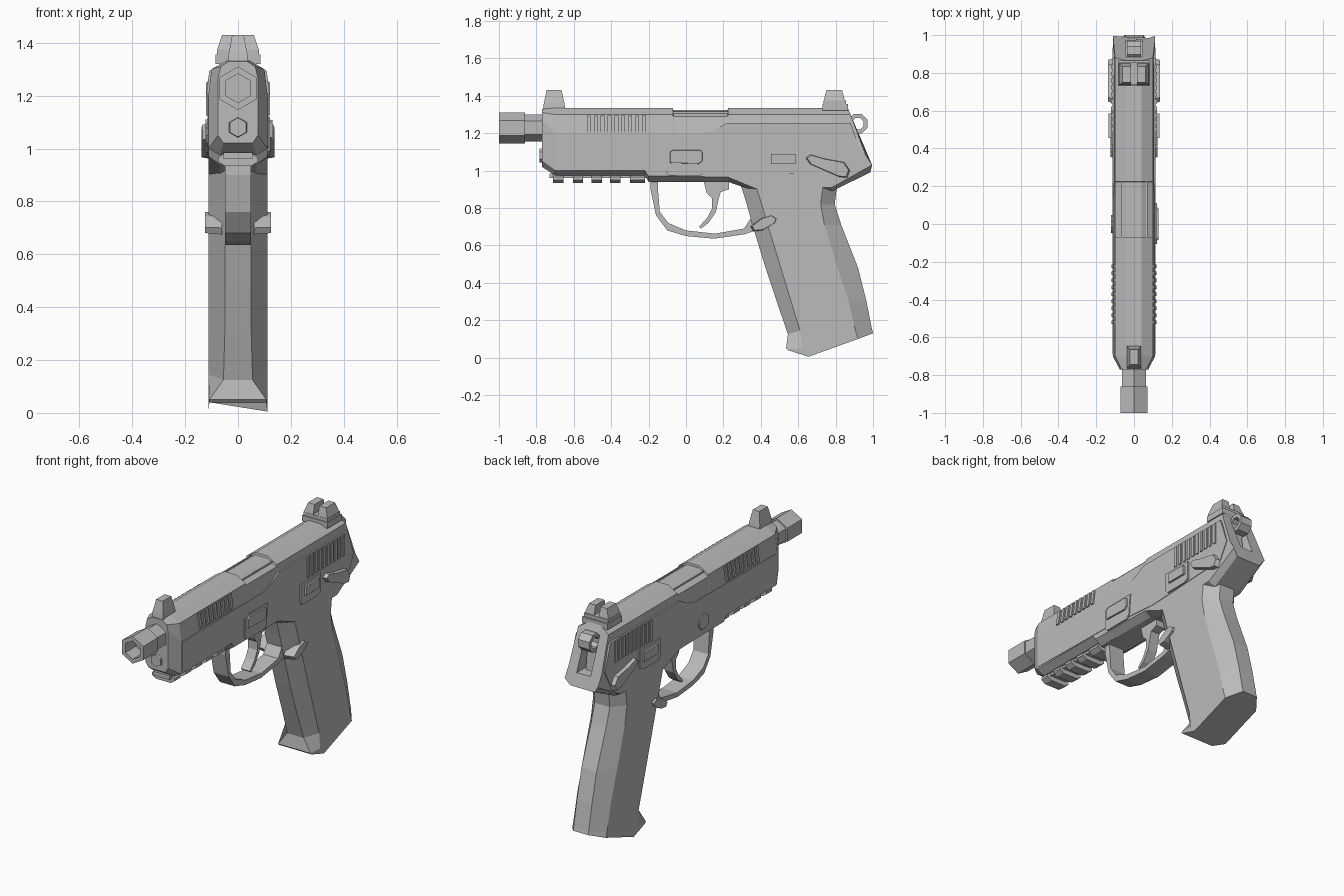
import bpy, bmesh, math
from mathutils import Matrix

if "Cube" in bpy.data.objects:
    bpy.data.objects.remove(bpy.data.objects["Cube"])

GREY = bpy.data.materials.new("gunmetal_grey")
GREY.diffuse_color = (0.5, 0.5, 0.5, 1)
GREY.use_nodes = True
GREY.node_tree.nodes["Principled BSDF"].inputs["Base Color"].default_value = GREY.diffuse_color


def finish(name, bm):
    bmesh.ops.recalc_face_normals(bm, faces=bm.faces[:])
    me = bpy.data.meshes.new(name)
    bm.to_mesh(me)
    bm.free()
    me.materials.append(GREY)
    ob = bpy.data.objects.new(name, me)
    bpy.context.collection.objects.link(ob)
    return ob


def loft(name, rings):
    """Skin closed rings of (x, y, z) points and cap both ends."""
    bm = bmesh.new()
    rows = [[bm.verts.new(p) for p in r] for r in rings]
    n = len(rows[0])
    for a, b in zip(rows, rows[1:]):
        for i in range(n):
            j = (i + 1) % n
            bm.faces.new((a[i], a[j], b[j], b[i]))
    bm.faces.new(rows[0])
    bm.faces.new(rows[-1])
    return finish(name, bm)


def mirrored(half):
    return half + [(-x, y, z) for x, y, z in reversed(half)]


def prism(name, pts, x0, x1, inset=0.0):
    """Extrude a (y, z) profile along x, optionally shrinking the outer face."""
    cy = sum(p[0] for p in pts) / len(pts)
    cz = sum(p[1] for p in pts) / len(pts)
    k = 1 - inset
    return loft(name, [[(x0, y, z) for y, z in pts],
                       [(x1, cy + (y - cy) * k, cz + (z - cz) * k) for y, z in pts]])


def box(name, x, y, z, rot=0.0):
    """Box from (min, max) pairs, tilted around y."""
    bm = bmesh.new()
    bmesh.ops.create_cube(bm, size=1)
    c = [(a[0] + a[1]) / 2 for a in (x, y, z)]
    s = [a[1] - a[0] for a in (x, y, z)]
    bm.transform(Matrix.Translation(c) @ Matrix.Rotation(rot, 4, 'Y') @ Matrix.Diagonal((*s, 1)))
    return finish(name, bm)


def circle(r, n, axis, pos, c, start=0.0):
    """Ring of points around the y or x axis; c is the centre in the plane."""
    out = []
    for i in range(n):
        a = start + 2 * math.pi * i / n
        u, v = c[0] + r * math.cos(a), c[1] + r * math.sin(a)
        out.append((u, pos, v) if axis == 'y' else (pos, u, v))
    return out


# Slide and frame: sections from muzzle to tail
def section(y, bz, sz, drop=0.0):
    return mirrored([(.07, y, bz), (.112, y, sz), (.112, y, 1.2),
                     (.1, y, 1.30 - drop), (.04, y, 1.335 - drop)])


body = loft("slide_and_frame", [
    mirrored([(.055, -.77, 1.02), (.075, -.77, 1.05), (.075, -.77, 1.27),
              (.065, -.77, 1.31), (.035, -.77, 1.33)]),
    section(-.70, .975, 1.0), section(-.22, .975, 1.0), section(-.2, .94, .97),
    section(-.07, .94, .97), section(-.068, .94, .97, .012),
    section(.222, .94, .965, .012), section(.225, .94, .965),
    section(.37, .89, .905), section(.78, .89, .91),
    mirrored([(.08, .985, .99), (.11, .995, 1.03), (.11, .96, 1.085),
              (.1, .88, 1.30), (.04, .865, 1.335)])])

# Hammer slot cut into the back
slot = box("hammer_slot_cutter", (-.045, .045), (.85, 1.1), (1.07, 1.285))
slot.hide_render = True
slot.hide_viewport = True
cut = body.modifiers.new("hammer_slot", 'BOOLEAN')
cut.operation = 'DIFFERENCE'
cut.object = slot
cut.solver = 'EXACT'

# Grip: rows of front, front side, back side and back edges, top to bottom
grip_rows = [
    (.05, (.27, .98), (.36, .98), (.73, .98), (.81, .98)),
    (.05, (.30, .90), (.38, .90), (.73, .90), (.805, .90)),
    (.05, (.325, .82), (.405, .82), (.72, .82), (.795, .82)),
    (.05, (.355, .71), (.437, .71), (.74, .71), (.83, .71)),
    (.05, (.425, .48), (.507, .48), (.81, .48), (.92, .48)),
    (.05, (.485, .30), (.562, .30), (.87, .30), (.965, .30)),
    (.055, (.545, .125), (.61, .145), (.90, .17), (.985, .20)),
    (.108, (.535, .05), (.62, .05), (.91, .13), (.995, .15)),
    (.108, (.545, .04), (.655, .005), (.92, .10), (1.0, .13))]
loft("grip", [mirrored([(w, *f), (.112, *fs), (.112, *bs), (.05, *b)])
              for w, f, fs, bs, b in grip_rows])

# Trigger guard and trigger
prism("trigger_guard", [
    (-.19, .96), (-.19, .9), (-.16, .76), (-.1, .68), (0, .65), (.15, .636), (.315, .66),
    (.40, .69), (.40, .9), (.335, .9), (.355, .76), (.31, .69), (.155, .663), (0, .68),
    (-.095, .72), (-.14, .78), (-.15, .9), (-.15, .96)], -.05, .05)
prism("trigger", [
    (.09, .96), (.11, .88), (.14, .85), (.14, .80), (.115, .75), (.07, .70), (.08, .69),
    (.12, .72), (.16, .78), (.175, .85), (.185, .885), (.23, .90), (.23, .96)], -.03, .03)

# Accessory rail
box("rail_base", (-.055, .055), (-.73, -.2), (.96, .985))
for y in (-.71, -.605, -.505, -.405, -.3):
    loft("rail_tooth", [mirrored([(.05, v, .933), (.075, v, .95), (.075, v, .965), (.055, v, .98)])
                        for v in (y, y + (.08 if y > -.35 else .055))])

# Barrel, hollow hexagonal muzzle and guide rod
HEX = math.pi / 6
C = (0, 1.228)
loft("barrel", [circle(.072, 6, 'y', y, C, HEX) for y in (-.90, -.74)])
loft("muzzle", [circle(r, 6, 'y', y, C, HEX) for r, y in
                ((.074, -.86), (.082, -.86), (.082, -1), (.055, -1), (.055, -.9))])
loft("guide_rod", [circle(r, 6, 'y', y, (0, 1.08), HEX) for r, y in ((.042, -.75), (.036, -.782))])

# Front sight
loft("front_sight", [[(s * w, y, z) for s, y in ((-1, a), (1, a), (1, b), (-1, b))]
                     for w, a, b, z in ((.038, -.765, -.645, 1.325), (.035, -.76, -.65, 1.36),
                                        (.022, -.745, -.665, 1.43))])

# Rear sight: base with two posts around a notch
box("rear_sight_base", (-.085, .085), (.73, .865), (1.32, 1.355))
box("rear_sight_block", (-.08, .08), (.735, .855), (1.35, 1.375))
for s in (1, -1):
    loft("rear_sight_post", [[(s * .016, a, z), (s * w, a, z), (s * w, b, z), (s * .016, b, z)]
                             for w, a, b, z in ((.08, .735, .85, 1.37), (.06, .75, .835, 1.43))])

# Hammer: ring on a stem
ring = [circle(r, 8, 'x', x, (.918, 1.25), math.pi / 8) for r, x in
        ((.056, -.038), (.056, .038), (.034, .038), (.034, -.038), (.056, -.038))]
bm = bmesh.new()
for a, b in zip(ring, ring[1:]):
    for i in range(8):
        j = (i + 1) % 8
        bm.faces.new([bm.verts.new(p) for p in (a[i], a[j], b[j], b[i])])
bmesh.ops.remove_doubles(bm, verts=bm.verts[:], dist=1e-5)
finish("hammer_ring", bm)
prism("hammer_stem", [(.84, 1.07), (.91, 1.07), (.895, 1.205), (.85, 1.23)], -.028, .028)

# Parts repeated on both sides
for s in (1, -1):
    prism("side_panel", [(-.69, 1.01), (-.69, 1.19), (.07, 1.195), (.14, 1.212), (.22, 1.255),
                         (.88, 1.255), (.935, 1.1), (.88, 1.0), (.3, .97), (-.1, 1.0)],
          s * .10, s * .115)
    # Grip serrations on the slide
    for i in range(9):
        y = -.53 + i * .037
        box("front_serration", sorted((s * .1, s * .114)), (y, y + .02), (1.205, 1.295), -s * .12)
    for i in range(10):
        y = .49 + i * .037
        box("rear_serration", sorted((s * .105, s * .121)), (y, y + .02), (1.125, 1.25))
    # Slide stop block
    prism("slide_stop", [(.42, 1.11), (.61, 1.11), (.61, 1.0), (.575, .985), (.435, .985), (.42, 1.0)],
          s * .10, s * .123)
    box("slide_stop_tab", sorted((s * .11, s * .135)), (.455, .585), (1.035, 1.09))
    # Safety lever
    prism("safety_lever", [(.635, 1.07), (.66, 1.088), (.74, 1.065), (.85, 1.045), (.88, 1.0),
                           (.865, .96), (.82, .965), (.66, 1.035)], s * .10, s * .138, .1)
    # Magazine catch
    prism("magazine_catch", [(.345, .70), (.36, .675), (.41, .68), (.48, .72), (.49, .745),
                             (.46, .765), (.40, .745)], s * .06, s * .125, .12)

# Takedown lever on the right, its pin on the left
prism("takedown_plate", [(-.105, .99), (-.105, 1.105), (-.08, 1.12), (.11, 1.12), (.1, 1.0), (.08, .975),
                         (-.09, .975)], .10, .121)
prism("takedown_lever", [(-.09, 1.04), (-.09, 1.1), (-.075, 1.11), (.08, 1.11), (.09, 1.1), (.09, 1.05),
                         (.07, 1.035)], .11, .13, .06)
loft("takedown_pin", [circle(r, 10, 'x', x, (.0, 1.05)) for r, x in ((.052, -.10), (.047, -.121))])

# Ejection port edge strips on the top
for x in (-.066, .068):
    box("ejection_port_edge", (x - .004, x + .004), (-.07, .225), (1.29, 1.315))
